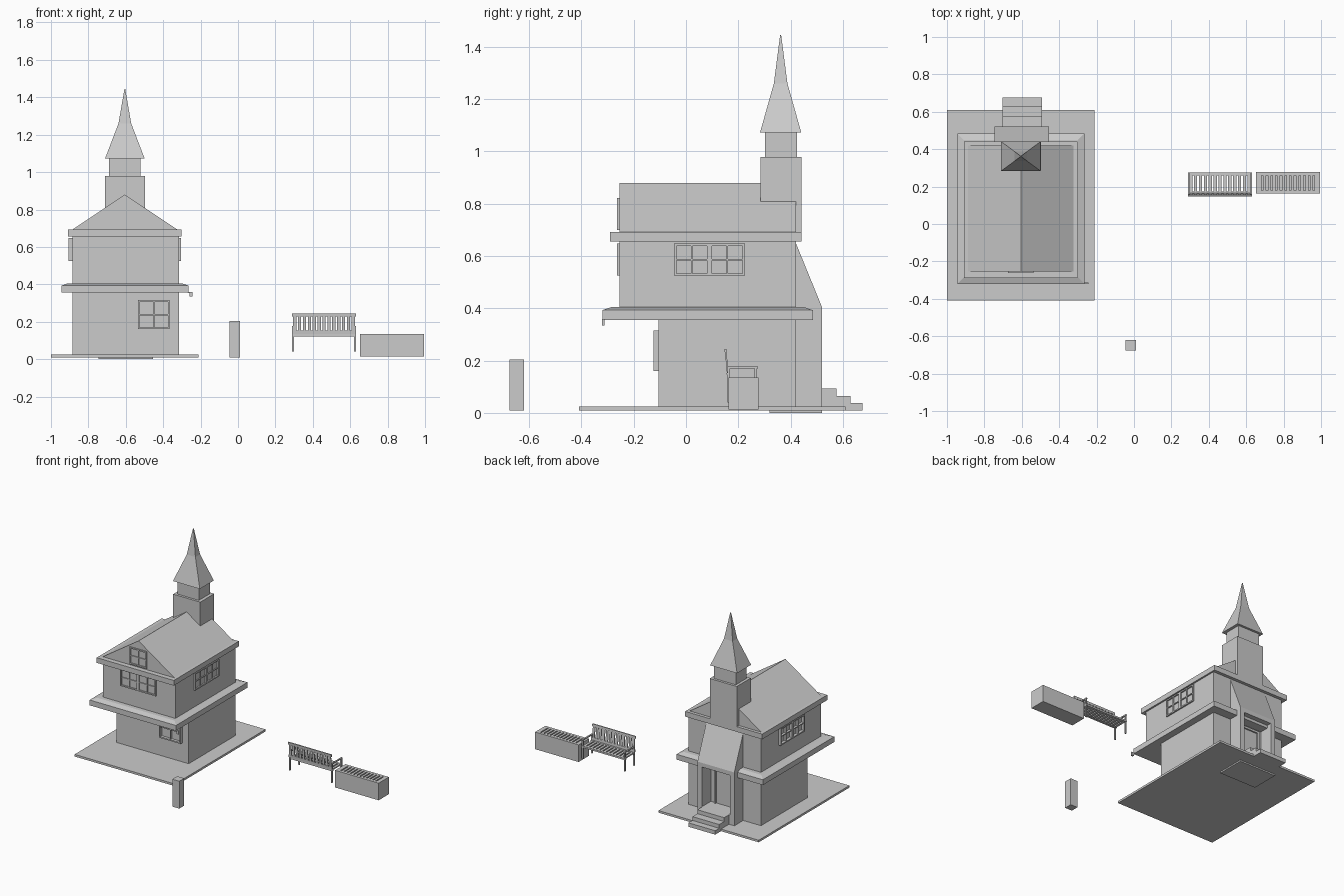
import bpy, bmesh
from mathutils import Matrix, Vector

CX = -0.605  # centre line of the building


def finish(name, bm):
    bmesh.ops.recalc_face_normals(bm, faces=bm.faces)
    me = bpy.data.meshes.new(name)
    bm.to_mesh(me)
    bm.free()
    ob = bpy.data.objects.new(name, me)
    bpy.context.collection.objects.link(ob)
    return ob


def add_box(bm, x0, x1, y0, y1, z0, z1):
    m = Matrix.Translation(((x0 + x1) / 2, (y0 + y1) / 2, (z0 + z1) / 2))
    m = m @ Matrix.Diagonal((x1 - x0, y1 - y0, z1 - z0, 1))
    return bmesh.ops.create_cube(bm, size=1, matrix=m)["verts"]


def boxes(name, *items):
    bm = bmesh.new()
    for b in items:
        add_box(bm, *b)
    return finish(name, bm)


def prism(name, points, direction):
    """Extrude a flat outline along a direction."""
    bm = bmesh.new()
    f = bm.faces.new([bm.verts.new(p) for p in points])
    r = bmesh.ops.extrude_face_region(bm, geom=[f])
    vs = [v for v in r["geom"] if isinstance(v, bmesh.types.BMVert)]
    bmesh.ops.translate(bm, verts=vs, vec=direction)
    return finish(name, bm)


def stacked(name, rings):
    """Loft rectangles (x0, x1, y0, y1, z) into one closed solid."""
    bm = bmesh.new()
    loops = [[bm.verts.new(p) for p in
              ((a, c, z), (b, c, z), (b, d, z), (a, d, z))] for a, b, c, d, z in rings]
    for lo, hi in zip(loops, loops[1:]):
        for i in range(4):
            j = (i + 1) % 4
            bm.faces.new((lo[i], lo[j], hi[j], hi[i]))
    bm.faces.new(loops[0])
    bm.faces.new(loops[-1])
    return finish(name, bm)


def window(name, origin, along, out, width, z0, z1, sashes, depth):
    """Framed window, each sash split into 2 x 2 panes."""
    bm = bmesh.new()
    fr, mu = 0.009, 0.006
    w = width / sashes
    zm = (z0 + z1) / 2
    for s in range(sashes):
        a, b = s * w - width / 2, (s + 1) * w - width / 2
        m = (a + b) / 2
        add_box(bm, a, a + fr, -0.005, depth, z0, z1)
        add_box(bm, b - fr, b, -0.005, depth, z0, z1)
        add_box(bm, a + fr, b - fr, -0.005, depth, z0, z0 + fr)
        add_box(bm, a + fr, b - fr, -0.005, depth, z1 - fr, z1)
        add_box(bm, m - mu / 2, m + mu / 2, -0.005, depth * 0.8, z0 + fr, z1 - fr)
        add_box(bm, a + fr, b - fr, -0.005, depth * 0.8, zm - mu / 2, zm + mu / 2)
    mat = Matrix((along, out, (0, 0, 1))).transposed().to_4x4()
    bmesh.ops.transform(bm, matrix=Matrix.Translation(origin) @ mat, verts=bm.verts)
    finish(name, bm)


# Ground slab, walls and skirt roof between the floors
boxes("ground_slab", (-1, -0.21, -0.41, 0.61, 0.01, 0.025))
boxes("lower_walls", (-0.885, -0.315, -0.105, 0.42, 0.02, 0.37))
boxes("upper_walls", (-0.885, -0.315, -0.255, 0.42, 0.38, 0.67))
stacked("skirt_roof", [(-0.945, -0.265, -0.32, 0.485, 0.355),
                       (-0.945, -0.265, -0.32, 0.485, 0.393),
                       (-0.91, -0.3, -0.285, 0.45, 0.405)])

# Cornice and gable roof
boxes("cornice", (-0.91, -0.303, -0.29, 0.442, 0.655, 0.692))
prism("gable_roof", [(CX - 0.285, -0.255, 0.69), (CX + 0.285, -0.255, 0.69),
                     (CX, -0.255, 0.88)], Vector((0, 0.675, 0)))

# Bell tower and broached spire
boxes("tower_base", (-0.71, -0.497, 0.285, 0.442, 0.66, 0.978))
boxes("tower_neck", (-0.69, -0.52, 0.302, 0.425, 0.97, 1.075))
stacked("spire", [(CX - r, CX + r, 0.362 - q, 0.362 + q, z) for r, q, z in
                  ((0.106, 0.079, 1.072), (0.034, 0.026, 1.26), (0.002, 0.002, 1.445))])

# Windows
X, Y = (1, 0, 0), (0, 1, 0)
window("gable_window", (CX, -0.255, 0), X, (0, -1, 0), 0.135, 0.70, 0.822, 1, 0.008)
window("upper_front_window", (CX, -0.255, 0), X, (0, -1, 0), 0.28, 0.525, 0.648, 2, 0.008)
window("lower_front_window", (-0.45, -0.105, 0), X, (0, -1, 0), 0.17, 0.16, 0.315, 1, 0.02)
for side, sx in (("right", 1), ("left", -1)):
    window(f"upper_{side}_window", (CX + sx * 0.285, 0.09, 0), Y, (sx, 0, 0),
           0.27, 0.525, 0.648, 2, 0.015)

# Rear porch: sloped hood, side piers, door and steps
prism("porch_hood", [(-0.745, 0.415, 0.375), (-0.745, 0.52, 0.375),
                     (-0.745, 0.52, 0.405), (-0.745, 0.42, 0.65),
                     (-0.745, 0.415, 0.65)], Vector((0.29, 0, 0)))
boxes("porch_piers", (-0.745, -0.71, 0.415, 0.52, 0, 0.38),
      (-0.49, -0.455, 0.415, 0.52, 0, 0.38))
boxes("porch_base", (-0.745, -0.455, 0.32, 0.52, 0, 0.02))
boxes("porch_floor", (-0.71, -0.49, 0.42, 0.52, 0.015, 0.093))
boxes("door_frame", (-0.69, -0.675, 0.415, 0.43, 0.09, 0.33),
      (-0.535, -0.52, 0.415, 0.43, 0.09, 0.33),
      (-0.69, -0.52, 0.415, 0.43, 0.33, 0.345))
boxes("porch_steps", *[(-0.703, -0.492, 0.515, y, 0.01, z) for y, z in
                       ((0.575, 0.093), (0.63, 0.065), (0.675, 0.038))])

# Small bracket on the front corner of the skirt
boxes("corner_bracket", (-0.27, -0.243, -0.322, -0.312, 0.353, 0.36),
      (-0.26, -0.243, -0.322, -0.312, 0.335, 0.36))

# Free-standing post
boxes("post", (-0.045, 0.01, -0.675, -0.62, 0.01, 0.205))


def slats(x0, x1, y0, y1, z0, z1, n, gap):
    """Row of n bars across a span."""
    p = (x1 - x0 + gap) / n
    return [(x0 + i * p, x0 + i * p + p - gap, y0, y1, z0, z1) for i in range(n)]


# Bench: slatted seat, leaning slatted back, legs and arms
seat = slats(0.295, 0.625, 0.17, 0.262, 0.124, 0.133, 13, 0.009)
boxes("bench_seat", *seat, (0.29, 0.63, 0.16, 0.175, 0.122, 0.134),
      (0.29, 0.63, 0.258, 0.275, 0.122, 0.134))
back = slats(0.295, 0.625, 0.158, 0.164, 0.15, 0.235, 13, 0.009)
rest = boxes("bench_back", *back, (0.29, 0.63, 0.157, 0.165, 0.135, 0.153),
             (0.29, 0.63, 0.157, 0.165, 0.228, 0.245))
for v in rest.data.vertices:
    v.co.y -= (v.co.z - 0.135) * 0.09
frame = []
for x in (0.29, 0.621):
    frame += [(x, x + 0.01, 0.158, 0.168, 0.04, 0.178),
              (x, x + 0.01, 0.262, 0.272, 0.04, 0.178),
              (x, x + 0.01, 0.158, 0.275, 0.17, 0.178)]
boxes("bench_legs_and_arms", *frame)

# Long box with a slatted top
boxes("box_body", (0.652, 0.995, 0.162, 0.277, 0.013, 0.126))
boxes("box_lid", *slats(0.665, 0.982, 0.178, 0.262, 0.124, 0.135, 13, 0.009),
      (0.652, 0.995, 0.162, 0.18, 0.124, 0.135), (0.652, 0.995, 0.26, 0.277, 0.124, 0.135),
      (0.652, 0.666, 0.178, 0.262, 0.124, 0.135), (0.981, 0.995, 0.178, 0.262, 0.124, 0.135))
